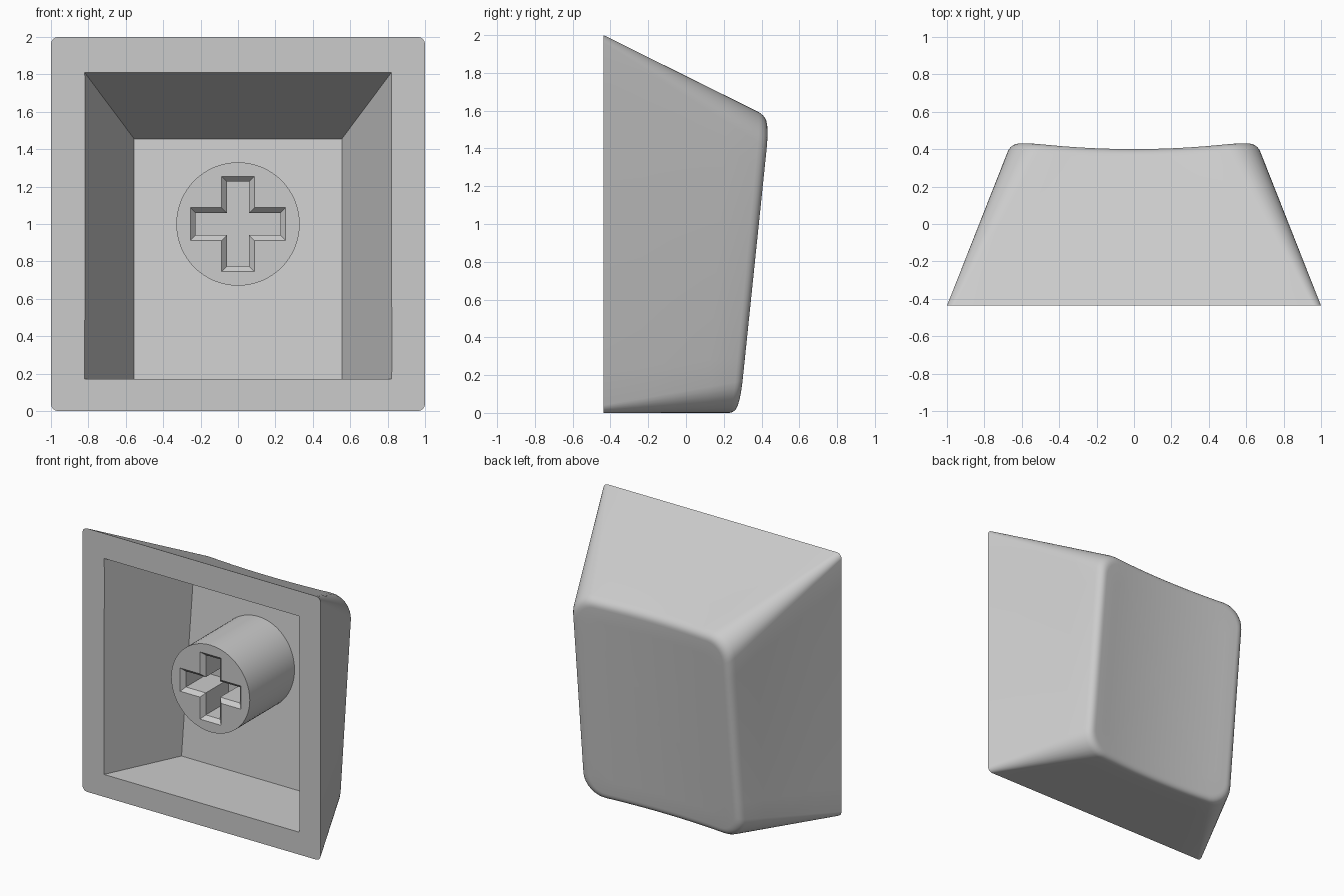
import bpy, bmesh, math
from mathutils import Vector

cube = bpy.data.objects.get("Cube")
if cube:
    bpy.data.objects.remove(cube)

grey = bpy.data.materials.new("light grey plastic")
COLOUR = (0.6, 0.6, 0.6, 1)
grey.use_nodes = True
grey.diffuse_color = COLOUR
grey.node_tree.nodes["Principled BSDF"].inputs["Base Color"].default_value = COLOUR

FRONT = -0.437


def loft(name, rings):
    """Closed solid through matching rings of points, capped at both ends."""
    bm = bmesh.new()
    loops = [[bm.verts.new(p) for p in ring] for ring in rings]
    n = len(loops[0])
    for a, b in zip(loops, loops[1:]):
        for i in range(n):
            j = (i + 1) % n
            bm.faces.new((a[i], a[j], b[j], b[i]))
    bm.faces.new(loops[0])
    bm.faces.new(loops[-1])
    bmesh.ops.recalc_face_normals(bm, faces=bm.faces)
    mesh = bpy.data.meshes.new(name)
    bm.to_mesh(mesh)
    bm.free()
    mesh.materials.append(grey)
    obj = bpy.data.objects.new(name, mesh)
    bpy.context.collection.objects.link(obj)
    return obj


def activate(obj):
    bpy.ops.object.select_all(action='DESELECT')
    obj.select_set(True)
    bpy.context.view_layer.objects.active = obj


def cut(obj, cutter):
    cutter.hide_render = True
    mod = obj.modifiers.new("cut", 'BOOLEAN')
    mod.operation = 'DIFFERENCE'
    mod.solver = 'EXACT'
    mod.object = cutter
    activate(obj)
    bpy.ops.object.modifier_apply(modifier=mod.name)
    bpy.data.objects.remove(cutter)


def rounded_rect(hx, z0, z1, r, arc=8, side=10):
    """(x, z) outline with evenly divided sides and round corners."""
    corners = [(hx - r, z1 - r), (r - hx, z1 - r), (r - hx, z0 + r), (hx - r, z0 + r)]
    arcs = []
    for k, (cx, cz) in enumerate(corners):
        angles = [math.pi / 2 * (k + i / arc) for i in range(arc + 1)]
        arcs.append([Vector((cx + r * math.cos(a), cz + r * math.sin(a))) for a in angles])
    pts = []
    for k in range(4):
        end, start = arcs[k][-1], arcs[(k + 1) % 4][0]
        pts += arcs[k] + [end.lerp(start, i / side) for i in range(1, side)]
    return pts


def dish(p):
    """Tilted top surface, hollowed along its middle."""
    x, z = p
    return Vector((x, 0.284 + 0.104 * z - 0.042 * (1 - (x / 0.63) ** 2), z))


# Outer shell: tapering walls, rounded shoulder, dished top
base = [Vector((x, FRONT, z)) for x, z in rounded_rect(1, 0, 2, 0.04)]
edge = [dish(p) for p in rounded_rect(0.657, 0, 1.57, 0.17)]
inset = rounded_rect(0.607, 0.05, 1.52, 0.13)
rings = [[a.lerp(b, t) for a, b in zip(base, edge)] for t in (0, 0.25, 0.5, 0.75, 0.94)]
shoulder = rings[-1]
lip = [dish(p) for p in inset]
for i in range(1, 7):
    t = i / 6
    rings.append([a.lerp(b, t).lerp(b.lerp(c, t), t) for a, b, c in zip(shoulder, edge, lip)])
middle = Vector((0, 0.785))
for s in (0.85, 0.7, 0.55, 0.4, 0.25, 0.1):
    rings.append([dish(middle.lerp(p, s)) for p in inset])
shell = loft("keycap_shell", rings)


# Cavity with a sloping floor, flat at the bottom wall
def cavity_ring(t):
    hx, top = 0.82 - 0.265 * t, 1.81 - 0.355 * t
    low, high = (FRONT + (d - FRONT) * t for d in (0.115, 0.255))
    return [(-hx, low, 0.17), (hx, low, 0.17), (hx, high, top), (-hx, high, top)]


cut(shell, loft("cavity_cutter", [cavity_ring(-0.05), cavity_ring(1)]))

# Round stem behind the opening
STEM = -0.33


def circle(y, r=0.33, n=64):
    return [(r * math.cos(math.tau * i / n), y, 1 + r * math.sin(math.tau * i / n)) for i in range(n)]


stem = loft("stem", [circle(STEM), circle(0.26)])


# Cross-shaped socket with a chamfered mouth
def cross(y, grow):
    w, l = 0.06 + grow, 0.227 + grow
    quarter = [(l, -w), (l, w), (w, w)]
    pts = []
    for _ in range(4):
        pts += quarter
        quarter = [(-b, a) for a, b in quarter]
    return [(a, y, 1 + b) for a, b in pts]


cut(stem, loft("socket_cutter", [cross(STEM - 0.01, 0.0375), cross(STEM + 0.03, 0.0),
                                 cross(STEM + 0.3, 0.0)]))

for part in (shell, stem):
    activate(part)
    bpy.ops.object.shade_smooth_by_angle(angle=math.radians(32))
